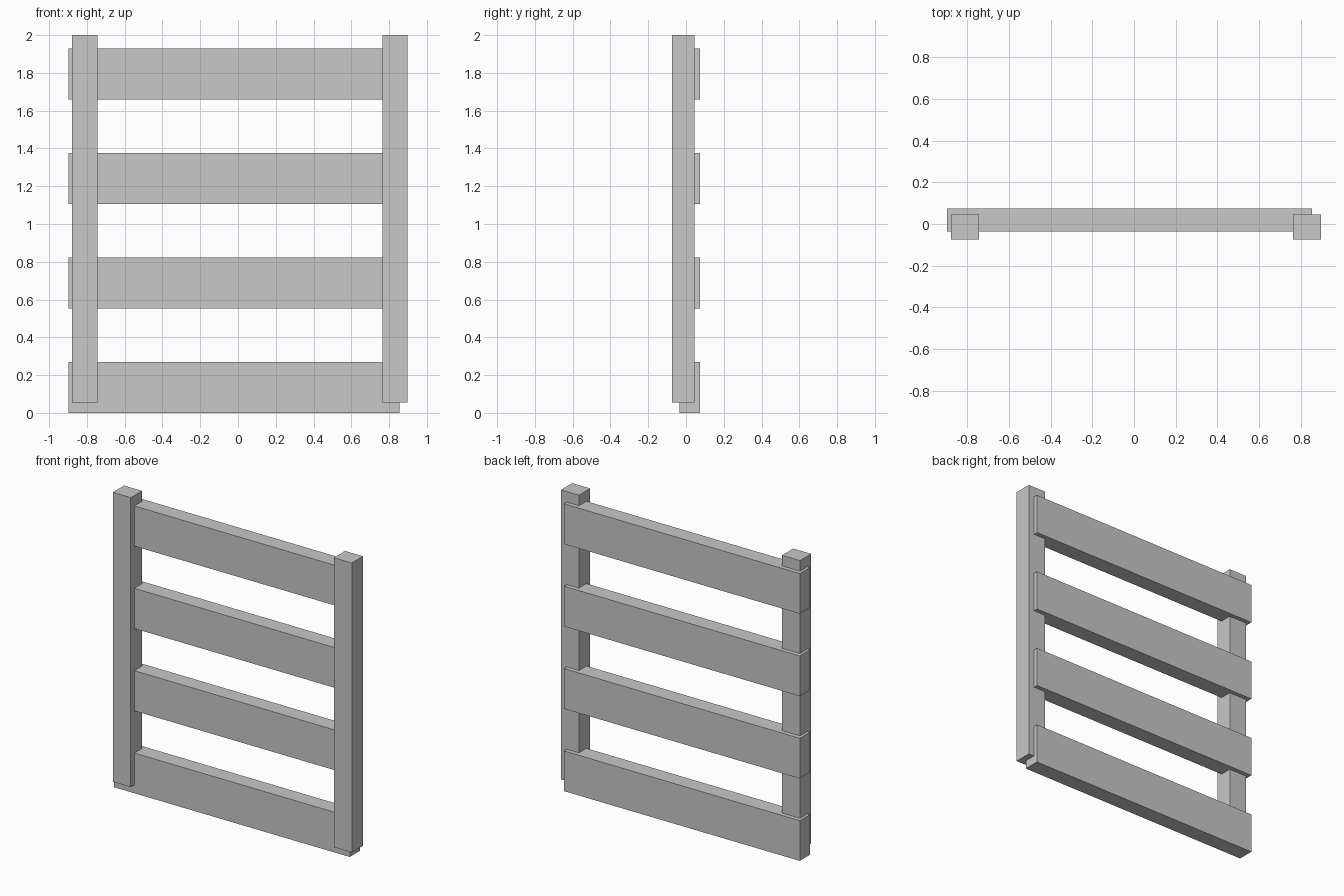
import bpy
from mathutils import Vector

cube = bpy.data.objects.get("Cube")
if cube:
    bpy.data.objects.remove(cube, do_unlink=True)

# Single light grey
GREY = (0.58, 0.58, 0.58, 1.0)
grey = bpy.data.materials.new("light_grey")
grey.use_nodes = True
grey.diffuse_color = GREY
grey.node_tree.nodes["Principled BSDF"].inputs["Base Color"].default_value = GREY


def box(name, low, high):
    """Add a box spanning two opposite corners."""
    low, high = Vector(low), Vector(high)
    bpy.ops.mesh.primitive_cube_add(size=1, location=(low + high) / 2)
    obj = bpy.context.object
    obj.name = name
    obj.scale = high - low
    bpy.ops.object.transform_apply(location=False, rotation=False, scale=True)
    obj.data.materials.append(grey)


# Upright posts
POST_WIDTH = 0.133
for name, x in (("right_post", -0.878), ("left_post", 0.764)):
    box(name, (x, -0.074, 0.056), (x + POST_WIDTH, 0.045, 2.0))

# Horizontal slats, set into the backs of the posts
SLAT_HEIGHT = 0.27
SLAT_SPACING = 0.553
for i in range(4):
    z = i * SLAT_SPACING
    box(f"slat_{i + 1}", (-0.897, -0.035, z), (0.855, 0.074, z + SLAT_HEIGHT))
